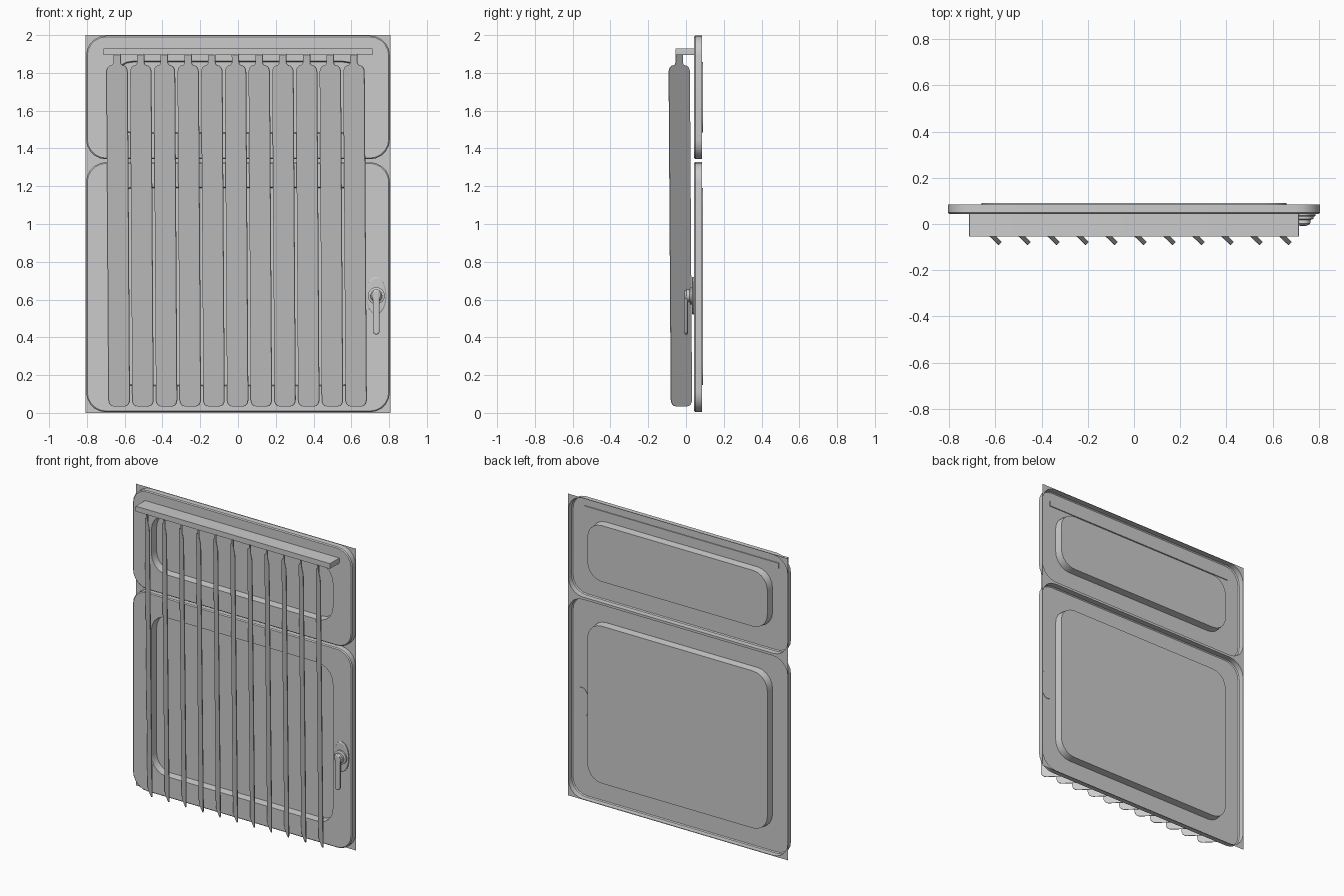
import bpy
import bmesh
from math import cos, sin, pi, radians

cube = bpy.data.objects.get("Cube")
if cube:
    bpy.data.objects.remove(cube, do_unlink=True)

grey = bpy.data.materials.new("light_grey")
grey.use_nodes = True
COLOR = (0.6, 0.6, 0.6, 1)
grey.diffuse_color = COLOR
grey.node_tree.nodes["Principled BSDF"].inputs["Base Color"].default_value = COLOR


def rounded_rect(y, hw, z0, z1, r, cx=0, seg=5):
    """Ring of points in the plane at depth y."""
    pts = []
    for i, (sx, sz) in enumerate([(1, 1), (-1, 1), (-1, -1), (1, -1)]):
        px = cx + sx * (hw - r)
        pz = z1 - r if sz > 0 else z0 + r
        for k in range(seg + 1):
            a = (i + k / seg) * pi / 2
            pts.append((px + r * cos(a), y, pz + r * sin(a)))
    return pts


def ellipse(y, cx, cz, rx, rz, n=24):
    return [(cx + rx * cos(2 * pi * i / n), y, cz + rz * sin(2 * pi * i / n))
            for i in range(n)]


def loft(name, rings, cap_first=True):
    """Skin a stack of equal-length rings and close the ends."""
    bm = bmesh.new()
    rows = [[bm.verts.new(p) for p in ring] for ring in rings]
    n = len(rows[0])
    for a, b in zip(rows, rows[1:]):
        for i in range(n):
            j = (i + 1) % n
            bm.faces.new((a[i], a[j], b[j], b[i]))
    bm.faces.new(rows[-1])
    if cap_first:
        bm.faces.new(rows[0][::-1])
    bmesh.ops.remove_doubles(bm, verts=bm.verts[:], dist=1e-5)
    bmesh.ops.recalc_face_normals(bm, faces=bm.faces[:])
    # An open pressed sheet should face the front
    if not cap_first:
        if sum(f.normal.y * f.calc_area() for f in bm.faces) > 0:
            bmesh.ops.reverse_faces(bm, faces=bm.faces[:])
    mesh = bpy.data.meshes.new(name)
    bm.to_mesh(mesh)
    bm.free()
    mesh.materials.append(grey)
    for p in mesh.polygons:
        p.use_smooth = True
    mesh.set_sharp_from_angle(angle=radians(30))
    ob = bpy.data.objects.new(name, mesh)
    bpy.context.collection.objects.link(ob)
    return ob


# Pressed panels: flat flange, raised front face, sunken window
BACK, FRONT, PANE = 0.085, 0.043, 0.091


def pressed_panel(name, cell, panel, window):
    z0, z1 = panel
    w0, w1 = window
    loft(name, [
        rounded_rect(BACK, 0.807, *cell, 0),
        rounded_rect(BACK, 0.804, z0, z1, 0.105),
        rounded_rect(FRONT + 0.006, 0.804, z0, z1, 0.105),
        rounded_rect(FRONT, 0.798, z0 + 0.006, z1 - 0.006, 0.1),
        rounded_rect(FRONT, 0.665, w0 - 0.005, w1 + 0.005, 0.11),
        rounded_rect(PANE, 0.66, w0, w1, 0.105),
    ], cap_first=False)


pressed_panel("upper_window_panel", (1.335, 2.0), (1.343, 1.997), (1.485, 1.857))
pressed_panel("lower_window_panel", (0.0, 1.335), (0.004, 1.327), (0.148, 1.19))

# Rail carrying the slats
loft("blind_rail", [rounded_rect(-0.055, 0.713, 1.895, 1.93, 0.002),
                    rounded_rect(0.049, 0.713, 1.895, 1.93, 0.002)])

# Vertical slats, turned half open and hanging slightly out of plumb
HALF, STEM, TOP, BOTTOM, R = 0.078, 0.026, 1.84, 0.035, 0.035


def slat_outline():
    half = []
    for k in range(5):
        a = -pi / 2 + k * pi / 8
        half.append((HALF - R + R * cos(a), BOTTOM + R + R * sin(a)))
    for k in range(5):
        a = k * pi / 8
        half.append((HALF - R + R * cos(a), TOP - R + R * sin(a)))
    half += [(STEM + 0.006, TOP + 0.004), (STEM, TOP + 0.014), (STEM, 1.9)]
    return half + [(-u, z) for u, z in reversed(half)]


def slat_ring(x, offset):
    c = cos(pi / 4)
    ring = []
    for u, z in slat_outline():
        lean = 0.0065 * (TOP - z)
        ring.append((x + (u + offset) * c + lean,
                     -0.036 + (offset - u) * c + lean, z))
    return ring


for i in range(11):
    x = -0.64 + i * 0.1254
    loft(f"slat_{i + 1}", [slat_ring(x, -0.002), slat_ring(x, 0.002)])

# Handle: oval plate, round boss and hanging lever
HX, HZ = 0.732, 0.62
loft("handle_plate", [ellipse(0.046, HX, HZ, 0.054, 0.1),
                      ellipse(0.036, HX, HZ, 0.054, 0.1),
                      ellipse(0.032, HX, HZ, 0.048, 0.094)])
loft("handle_boss", [ellipse(0.036, HX, HZ, 0.045, 0.045),
                     ellipse(0.022, HX, HZ, 0.045, 0.045),
                     ellipse(0.018, HX, HZ, 0.032, 0.032),
                     ellipse(0.002, HX, HZ + 0.005, 0.03, 0.03),
                     ellipse(-0.004, HX, HZ + 0.005, 0.024, 0.024)])
loft("handle_lever", [rounded_rect(0.01, 0.013, 0.42, 0.645, 0.013, HX),
                      rounded_rect(0.006, 0.018, 0.415, 0.65, 0.018, HX),
                      rounded_rect(-0.005, 0.018, 0.415, 0.65, 0.018, HX),
                      rounded_rect(-0.009, 0.012, 0.421, 0.644, 0.012, HX)])
